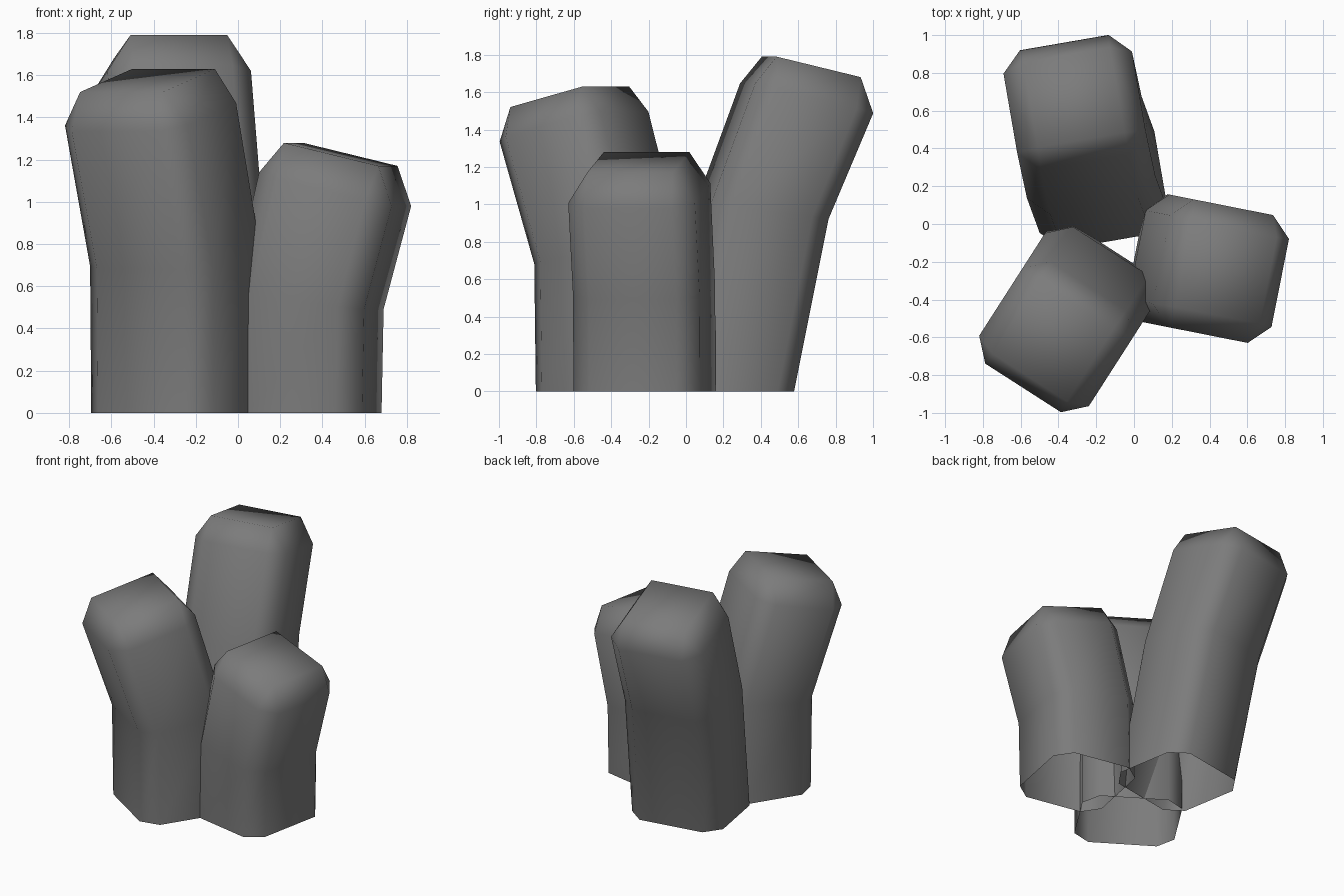
import bpy, bmesh
from math import radians
from mathutils import Matrix, Vector

cube = bpy.data.objects.get("Cube")
if cube:
    bpy.data.objects.remove(cube, do_unlink=True)

stone = bpy.data.materials.new("dark grey stone")
stone.use_nodes = True
GREY = (0.2, 0.2, 0.2, 1)
stone.diffuse_color = GREY
stone.node_tree.nodes["Principled BSDF"].inputs["Base Color"].default_value = GREY

HALF_OUT, HALF_ACROSS, CHAMFER = 0.32, 0.345, 0.107
TOP_HALF_OUT, TOP_HALF_ACROSS = 0.228, 0.233
CORNERS = [(1, -1), (1, 1), (-1, 1), (-1, -1)]


def octagon(bm, shift, z, tilt):
    """Chamfered rectangle; it drops by tilt towards the outer side (+x)."""
    ring = []
    for i, (sx, sy) in enumerate(CORNERS):
        cuts = [(HALF_OUT - CHAMFER, HALF_ACROSS), (HALF_OUT, HALF_ACROSS - CHAMFER)]
        if i % 2:
            cuts.reverse()
        for a, b in cuts:
            x, y = sx * a, sy * b
            ring.append(bm.verts.new((x + shift[0], y + shift[1], z - tilt * x)))
    return ring


def column(name, base, angle, mid, shoulder, top):
    """Open-bottomed bent column; levels are (outward shift, side shift, height)."""
    bm = bmesh.new()
    rings = [octagon(bm, (0, 0), 0, 0),
             octagon(bm, mid[:2], mid[2], 0.12),
             octagon(bm, shoulder[:2], shoulder[2], 0.25)]
    # sides
    for low, high in zip(rings, rings[1:]):
        for i in range(8):
            j = (i + 1) % 8
            bm.faces.new((low[i], low[j], high[j], high[i]))
    # sloping cap with bevelled rim
    cap = [bm.verts.new((top[0] + sx * TOP_HALF_OUT, top[1] + sy * TOP_HALF_ACROSS,
                         top[2] - 0.24 * sx * TOP_HALF_OUT)) for sx, sy in CORNERS]
    rim = rings[-1]
    for i in range(4):
        j = (i + 1) % 4
        bm.faces.new((rim[2 * i], rim[2 * i + 1], cap[i]))
        bm.faces.new((rim[2 * i + 1], rim[2 * j], cap[j], cap[i]))
    bm.faces.new(cap)
    bm.transform(Matrix.Translation(Vector((*base, 0)))
                 @ Matrix.Rotation(radians(angle), 4, "Z"))
    for face in bm.faces:
        face.smooth = True
    mesh = bpy.data.meshes.new(name)
    bm.to_mesh(mesh)
    bm.free()
    mesh.materials.append(stone)
    bpy.context.collection.objects.link(bpy.data.objects.new(name, mesh))


column("front_right_column", (-0.29, -0.405), -122.7,
       (0.01, 0, 0.72), (0.23, 0, 1.415), (0.257, 0, 1.575))
column("left_column", (0.32, -0.222), -11.2,
       (0.01, 0, 0.53), (0.143, 0, 1.06), (0.17, 0, 1.225))
column("back_column", (-0.196, 0.222), 99.8,
       (0.193, 0.035, 0.96), (0.437, 0.045, 1.567), (0.462, 0.045, 1.735))
